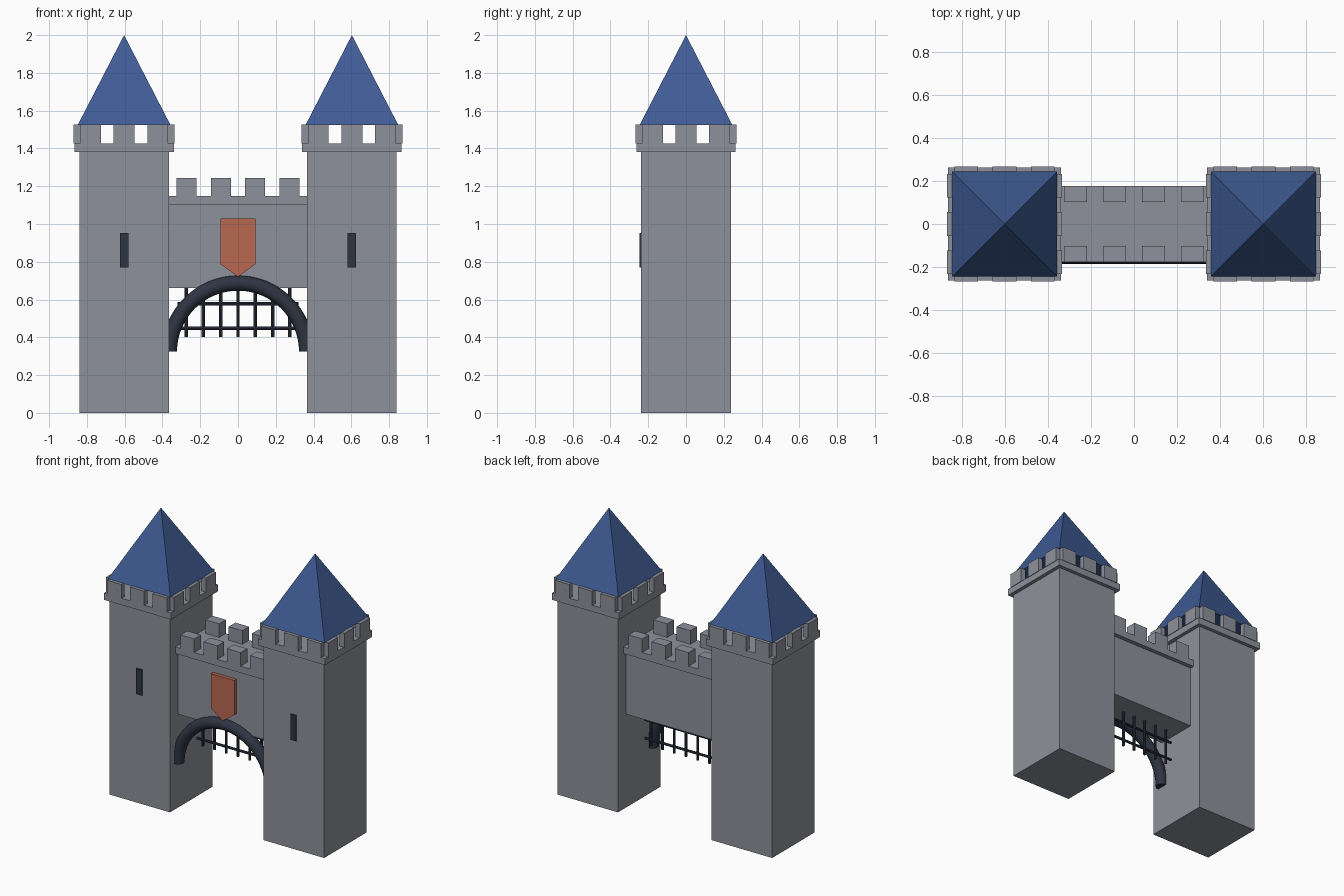
import bpy, bmesh, math
from mathutils import Vector, Matrix

if "Cube" in bpy.data.objects:
    bpy.data.objects.remove(bpy.data.objects["Cube"])


def material(name, rgb):
    m = bpy.data.materials.new(name)
    m.diffuse_color = (*rgb, 1)
    m.use_nodes = True
    m.node_tree.nodes["Principled BSDF"].inputs["Base Color"].default_value = m.diffuse_color
    return m


STONE = material("grey stone", (0.27, 0.285, 0.325))
ROOF = material("blue roof", (0.05, 0.105, 0.30))
IRON = material("dark iron", (0.027, 0.035, 0.055))
CREST = material("red clay", (0.48, 0.14, 0.08))


def finish(bm, name, mat):
    bmesh.ops.recalc_face_normals(bm, faces=bm.faces)
    me = bpy.data.meshes.new(name)
    bm.to_mesh(me)
    bm.free()
    me.materials.append(mat)
    ob = bpy.data.objects.new(name, me)
    bpy.context.collection.objects.link(ob)
    return ob


def add_box(bm, x0, x1, y0, y1, z0, z1):
    c = Vector((x0 + x1, y0 + y1, z0 + z1)) / 2
    s = Matrix.Diagonal((x1 - x0, y1 - y0, z1 - z0, 1))
    bmesh.ops.create_cube(bm, size=1, matrix=Matrix.Translation(c) @ s)


def box(name, mat, *dims):
    bm = bmesh.new()
    add_box(bm, *dims)
    return finish(bm, name, mat)


def smooth(ob):
    bpy.ops.object.select_all(action='DESELECT')
    ob.select_set(True)
    bpy.context.view_layer.objects.active = ob
    bpy.ops.object.shade_smooth_by_angle(angle=math.radians(40))


# Towers
for side, cx in (("left", -0.603), ("right", 0.603)):
    h, l = 0.237, 0.263
    box(side + "_tower", STONE, cx - h, cx + h, -h, h, 0, 1.38)
    box(side + "_tower_ledge", STONE, cx - l, cx + l, -l, l, 1.38, 1.427)

    # Three battlements on each of the four sides
    bm = bmesh.new()
    for i in (-1, 0, 1):
        a, b = i * 0.178 - 0.055, i * 0.178 + 0.055
        for s in (-1, 1):
            lo, hi = sorted((s * 0.231, s * 0.267))
            add_box(bm, cx + a, cx + b, lo, hi, 1.425, 1.527)
            add_box(bm, cx + lo, cx + hi, a, b, 1.425, 1.527)
    finish(bm, side + "_tower_battlements", STONE)

    # Pyramid roof
    bm = bmesh.new()
    bmesh.ops.create_cone(
        bm, cap_ends=True, segments=4, radius1=0.245 * math.sqrt(2), radius2=0,
        depth=0.475, matrix=Matrix.Translation((cx, 0, 1.7625))
        @ Matrix.Rotation(math.pi / 4, 4, 'Z'))
    bmesh.ops.remove_doubles(bm, verts=bm.verts, dist=1e-4)
    finish(bm, side + "_roof", ROOF)

    # Arrow slit
    box(side + "_window", IRON, cx - 0.0225, cx + 0.0225, -0.245, -0.236, 0.77, 0.952)

# Bridge wall, ledge and two rows of battlements
box("gate_wall", STONE, -0.367, 0.367, -0.147, 0.147, 0.66, 1.1)
box("gate_wall_ledge", STONE, -0.367, 0.367, -0.177, 0.177, 1.1, 1.147)
bm = bmesh.new()
for i in range(4):
    x = (i - 1.5) * 0.1815
    for y0 in (-0.177, 0.102):
        add_box(bm, x - 0.0535, x + 0.0535, y0, y0 + 0.075, 1.145, 1.243)
finish(bm, "gate_wall_battlements", STONE)

# Round arch: a circle spun half a turn, with capped ends
bm = bmesh.new()
bmesh.ops.create_circle(bm, segments=16, radius=0.04,
                        matrix=Matrix.Translation((0.363, -0.147, 0.324)))
bmesh.ops.spin(bm, geom=bm.verts[:] + bm.edges[:], cent=(0, -0.147, 0.324),
               axis=(0, -1, 0), angle=math.pi, steps=32)
bmesh.ops.holes_fill(bm, edges=[e for e in bm.edges if e.is_boundary], sides=0)
smooth(finish(bm, "gate_arch", IRON))

# Portcullis bars
bm = bmesh.new()
for i in range(-3, 4):
    bmesh.ops.create_cone(bm, cap_ends=True, segments=8, radius1=0.009, radius2=0.009,
                          depth=0.28, matrix=Matrix.Translation((i * 0.0915, 0, 0.543)))
for z in (0.448, 0.578):
    bmesh.ops.create_cone(bm, cap_ends=True, segments=8, radius1=0.009, radius2=0.009,
                          depth=0.64, matrix=Matrix.Translation((0, 0, z))
                          @ Matrix.Rotation(math.pi / 2, 4, 'Y'))
smooth(finish(bm, "portcullis", IRON))

# Shield above the arch
bm = bmesh.new()
outline = [(-0.092, 1.03), (-0.092, 0.787), (0, 0.72), (0.092, 0.787), (0.092, 1.03)]
face = bm.faces.new([bm.verts.new((x, -0.172, z)) for x, z in outline])
ext = bmesh.ops.extrude_face_region(bm, geom=[face], use_keep_orig=True)
bmesh.ops.translate(bm, vec=(0, 0.03, 0),
                    verts=[v for v in ext["geom"] if isinstance(v, bmesh.types.BMVert)])
finish(bm, "shield", CREST)
